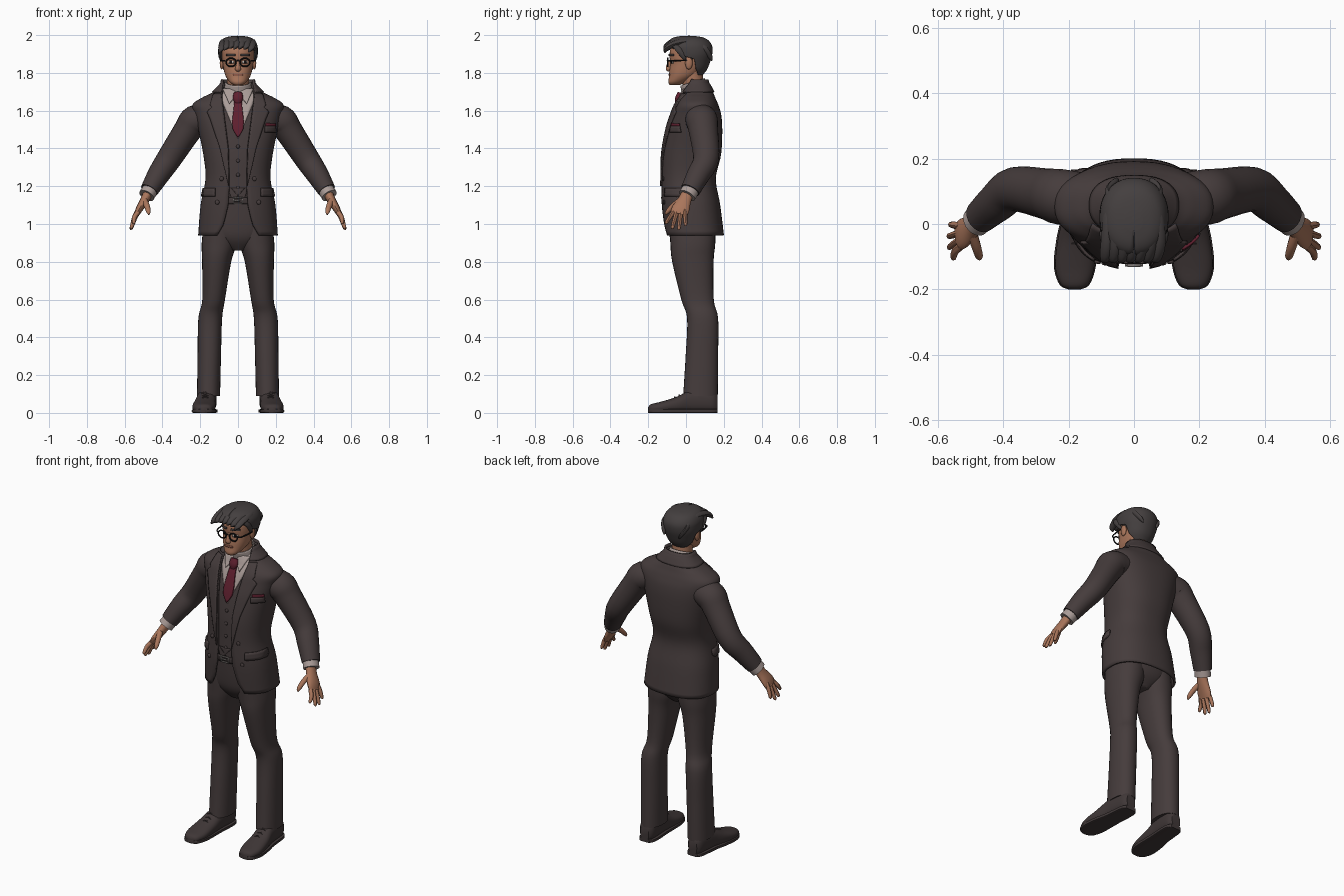
import bpy, bmesh, math
from mathutils import Vector, Matrix


def material(name, r, g, b):
    m = bpy.data.materials.new(name)
    m.diffuse_color = (r, g, b, 1)
    return m


SUIT = material("suit_brown", .060, .045, .045)
SHOE = material("shoe_brown", .050, .038, .038)
HAIR = material("hair_dark", .058, .050, .050)
SKIN = material("skin", .40, .18, .105)
SHIRT = material("shirt_grey", .40, .33, .31)
TIE = material("tie_red", .115, .014, .028)
BLACK = material("frame_black", .008, .008, .009)
METAL = material("buckle_grey", .22, .20, .19)
WHITE = material("eye_white", .55, .50, .46)
LIP = material("lip", .25, .09, .06)


def lookup(table, s):
    """Linear value from a short list of (position, value...) rows."""
    if s <= table[0][0]:
        return table[0]
    for a, b in zip(table, table[1:]):
        if s <= b[0]:
            f = (s - a[0]) / (b[0] - a[0])
            return tuple(p + (q - p) * f for p, q in zip(a, b))
    return table[-1]


def smooth(rows, k=5):
    """Rounded in-between rows."""
    out = []
    for i in range(len(rows) - 1):
        p = [rows[max(0, min(len(rows) - 1, i + j))] for j in (-1, 0, 1, 2)]
        for j in range(k):
            t = j / k
            out.append(tuple(.5 * (2 * b + (c - a) * t + (2 * a - 5 * b + 4 * c - d) * t * t
                                   + (3 * b - a - 3 * c + d) * t ** 3) for a, b, c, d in zip(*p)))
    return out + [tuple(rows[-1])]


def finish(bm, name, mat, mirror=False, solid=0):
    bmesh.ops.recalc_face_normals(bm, faces=bm.faces)
    me = bpy.data.meshes.new(name)
    bm.to_mesh(me)
    bm.free()
    me.materials.append(mat)
    ob = bpy.data.objects.new(name, me)
    bpy.context.collection.objects.link(ob)
    if solid:
        s = ob.modifiers.new("thickness", 'SOLIDIFY')
        s.thickness, s.offset = solid, 0
    if mirror:
        ob.modifiers.new("mirror", 'MIRROR')
    return ob


def skin_rings(rings, closed, caps):
    bm = bmesh.new()
    vs = [[bm.verts.new(p) for p in r] for r in rings]
    n = len(vs[0])
    for a, b in zip(vs, vs[1:]):
        for i in range(n if closed else n - 1):
            j = (i + 1) % n
            bm.faces.new((a[i], a[j], b[j], b[i]))
    if caps[0]:
        bm.faces.new(vs[0])
    if caps[1]:
        bm.faces.new(vs[-1])
    return bm


def section(row, t, off=0, e=2.4):
    """Point on a rounded cross-section; row = (pos, half width, front, back, centre x)."""
    pos, w, f, b, xc = row
    c, s = math.cos(t), math.sin(t)
    x = xc + (w + off) * math.copysign(abs(s) ** (2 / e), s)
    return x, (f + b) / 2 - ((b - f) / 2 + off) * math.copysign(abs(c) ** (2 / e), c), pos


def loft(name, rows, mat, n=36, start=None, off=0, e=2.4, along_y=False, caps=(1, 1), **kw):
    rings = []
    for r in rows:
        t0 = start(r) if start else 0
        m = n + 1 if start else n
        ring = [section(r, t0 + (2 * math.pi - 2 * t0) * i / n, off, e) for i in range(m)]
        rings.append([(x, s, max(0, a)) for x, a, s in ring] if along_y else ring)
    return finish(skin_rings(rings, not start, caps), name, mat, **kw)


def patch(name, rows, z0, z1, xa, xb, mat, off=.003, thick=.006, nz=10, nx=6, e=2.4, **kw):
    """Thin plate lying on the front of a lofted shape."""
    grid = []
    for i in range(nz + 1):
        z = z0 + (z1 - z0) * i / nz
        r = lookup(rows, z)
        a, b = (f(z) if callable(f) else f for f in (xa, xb))
        line = []
        for j in range(nx + 1):
            q = max(-1, min(1, (a + (b - a) * j / nx) / r[1]))
            line.append(section(r, math.copysign(math.asin(abs(q) ** (e / 2)), q), off, e))
        grid.append(line)
    return finish(skin_rings(grid, False, (0, 0)), name, mat, solid=thick, **kw)


def tube(name, pts, mat, n=14, ref=(0, 1, 0), k=4, caps=(1, 1), **kw):
    """Swept oval; points are (x, y, z, radius a, radius b)."""
    d = smooth(pts, k)
    rings = []
    for i, p in enumerate(d):
        t = (Vector(d[min(i + 1, len(d) - 1)][:3]) - Vector(d[max(i - 1, 0)][:3])).normalized()
        u = t.cross(Vector(ref)).normalized()
        v = u.cross(t)
        rings.append([Vector(p[:3]) + u * p[3] * math.cos(a) + v * p[4] * math.sin(a)
                      for a in (2 * math.pi * j / n for j in range(n))])
    return finish(skin_rings(rings, True, caps), name, mat, **kw)


def ball(name, loc, size, mat, **kw):
    bm = bmesh.new()
    bmesh.ops.create_uvsphere(bm, u_segments=14, v_segments=8, radius=1,
                              matrix=Matrix.Translation(loc) @ Matrix.Diagonal((*size, 1)))
    return finish(bm, name, mat, **kw)


# jacket shell, open at the front
BODY = smooth([(.94, .205, -.11, .195, 0), (1.1, .192, -.125, .175, 0), (1.24, .166, -.125, .152, 0),
               (1.37, .178, -.122, .18, 0), (1.5, .205, -.10, .186, 0), (1.58, .225, -.075, .18, 0),
               (1.63, .235, -.055, .165, 0), (1.665, .185, -.035, .15, 0), (1.69, .135, -.025, .14, 0),
               (1.73, .092, -.005, .12, 0), (1.745, .08, 0, .11, 0)])
OPEN = [(.94, .11), (1.0, .075), (1.1, .052), (1.2, .045), (1.4, .05), (1.6, .075), (1.68, .085), (1.75, .07)]


def edge(z):
    return lookup(OPEN, z)[1]


def opening(r):
    return math.asin(min(1, edge(r[0]) / r[1]) ** 1.2)


loft("jacket", BODY, SUIT, 48, opening, caps=(0, 0), solid=.012)
loft("jacket_collar", [r for r in BODY if r[0] > 1.69] + [(1.765, .076, .01, .105, 0)], SUIT, 36,
     opening, off=.009, caps=(0, 0), solid=.01)
LAPEL = [(1.2, .002), (1.4, .04), (1.55, .07), (1.6, .085), (1.612, .05), (1.625, .065), (1.69, .035)]
patch("lapel", BODY, 1.2, 1.69, edge, lambda z: edge(z) + lookup(LAPEL, z)[1], SUIT, .010, .008, 40, mirror=True)
patch("pocket_flap", BODY, 1.145, 1.19, .115, .183, SUIT, .010, .008, 3, mirror=True)
patch("breast_pocket", BODY, 1.485, 1.518, .135, .19, SUIT, .010, .008, 3)
patch("pocket_square", BODY, 1.518, 1.533, .14, .19, TIE, .010, .008, 2)
tube("back_vent", [(0, .196, .945, .003, .003), (0, .19, 1.0, .003, .003), (0, .179, 1.08, .002, .002)], BLACK, 6)
for z, x in ((1.24, .09), (1.115, .1)):
    ball("jacket_button", section(lookup(BODY, z), math.asin((x / .18) ** 1.2), .008), (.012, .006, .012),
         SUIT, mirror=True)

# waistcoat, shirt front and tie
VEST = [(r[0], r[1] - .012, r[2] + .012, r[3] - .012, 0) for r in BODY if 1.14 < r[0] < 1.735]
loft("waistcoat", VEST, SUIT, 40)
patch("waistcoat_point", BODY, 1.12, 1.19, lambda z: min(.0, 1.12 - z) + .03, lambda z: .03 + (z - 1.12) * .4,
      SUIT, -.008, .006, mirror=True)
patch("shirt_front", VEST, 1.45, 1.72, lambda z: -(z - 1.45) * .42, lambda z: (z - 1.45) * .42, SHIRT, .002, .004, 16, 10)
TIEW = [(1.46, .003), (1.5, .026), (1.54, .03), (1.64, .019)]
patch("tie", VEST, 1.46, 1.66, lambda z: -lookup(TIEW, z)[1], lambda z: lookup(TIEW, z)[1], TIE, .010, .01, 14)
tube("tie_knot", [(0, -.045, 1.64, .016, .012), (0, -.042, 1.665, .027, .016), (0, -.03, 1.695, .022, .014)], TIE)
for z in (1.41, 1.335, 1.26, 1.19):
    ball("waistcoat_button", (0, lookup(VEST, z)[2] - .002, z), (.01, .006, .01), SUIT)

# shirt collar and neck
tube("shirt_collar", [(0, .055, 1.675, .085, .07), (0, .047, 1.71, .076, .068), (0, .034, 1.752, .066, .065)],
     SHIRT, 28, caps=(0, 0), solid=.006)
tube("neck", [(0, .06, 1.65, .06, .055), (0, .04, 1.73, .057, .055), (0, .03, 1.81, .06, .058)], SKIN, 24)
patch("collar_wing", VEST, 1.635, 1.715, lambda z: .012 + max(0, 1.675 - z) * .8,
      lambda z: .044 + (z - 1.635) * .35, SHIRT, .014, .006, mirror=True)

# sleeves, cuffs and hands
tube("sleeve", [(.15, .075, 1.565, .07, .08), (.225, .083, 1.548, .082, .085), (.267, .092, 1.495, .074, .078),
                (.365, .106, 1.345, .066, .068), (.42, .066, 1.262, .059, .061), (.470, .022, 1.178, .048, .052)],
     SUIT, 24, mirror=True)
tube("shirt_cuff", [(.46, .03, 1.19, .042, .046), (.484, .006, 1.15, .043, .047)], SHIRT, 20, mirror=True)
tube("palm", [(.475, .01, 1.165, .026, .032), (.495, -.008, 1.125, .023, .036), (.522, -.028, 1.08, .019, .047),
              (.536, -.038, 1.05, .013, .044)], SKIN, 16, mirror=True)
for i, (y0, x1, y1, z1) in enumerate(((-.068, .552, -.103, 1.0), (-.048, .564, -.071, .975),
                                      (-.027, .565, -.037, .97), (-.006, .56, -.002, .99))):
    z0 = 1.062 + .004 * i
    tube("finger", [(.53, y0, z0, .013, .012), (.548, (y0 + y1) / 2, (z0 + z1) / 2 + .005, .012, .011),
                    (x1, y1, z1 + .008, .009, .009), (x1, y1, z1, .003, .003)], SKIN, 8, mirror=True)
tube("thumb", [(.495, -.03, 1.125, .016, .016), (.482, -.07, 1.095, .015, .014), (.474, -.098, 1.065, .012, .011),
               (.472, -.108, 1.05, .004, .004)], SKIN, 10, mirror=True)

# trousers and belt
loft("trouser_seat", smooth([(.86, .04, -.04, .1, 0), (.92, .15, -.082, .15, 0), (1.0, .18, -.098, .16, 0),
                             (1.16, .155, -.108, .135, 0)]), SUIT)
loft("trouser_leg", smooth([(.09, .061, -.015, .168, .156), (.3, .062, -.002, .17, .152), (.5, .063, .006, .17, .147),
                            (.6, .06, -.025, .147, .129), (.8, .077, -.073, .146, .113),
                            (.9, .093, -.083, .155, .099), (1.02, .088, -.09, .155, .09)]), SUIT, 28, e=2.2, mirror=True)
patch("belt", BODY, 1.105, 1.14, -.09, .09, SHOE, -.008, .01, 3, 12)
for s, (z0, z1, a, b) in enumerate(((1.105, 1.111, -.025, .025), (1.136, 1.142, -.025, .025),
                                    (1.105, 1.142, -.027, -.02), (1.105, 1.142, .02, .027), (1.12, 1.126, -.02, .01))):
    patch("buckle_bar", BODY, z0, z1, a, b, METAL, .001, .008, 1, 2)

# shoes
SHOES = smooth([(-.2, .014, 0, .03, .182), (-.185, .042, 0, .046, .182), (-.13, .06, 0, .06, .181),
                (-.05, .058, 0, .085, .176), (.02, .051, 0, .12, .168), (.08, .05, 0, .13, .163),
                (.14, .045, 0, .125, .16), (.166, .028, .005, .1, .16)])
loft("shoe", SHOES, SHOE, 28, along_y=True, mirror=True)
loft("shoe_sole", [(r[0], r[1] + .004, 0, .02, r[4]) for r in SHOES], SHOE, 20, e=7, along_y=True, mirror=True)
for y in (-.06, -.035, -.01):
    z = lookup(SHOES, y)[3]
    tube("shoe_lace", [(.15, y, z - .008, .004, .004), (.173, y, z + .003, .004, .004), (.198, y, z - .008, .004, .004)],
         SHOE, 6, mirror=True)

# head and face
HEAD = smooth([(1.737, .026, -.088, -.03, 0), (1.752, .045, -.094, 0, 0), (1.78, .064, -.09, .05, 0),
               (1.81, .074, -.088, .08, 0), (1.85, .081, -.083, .1, 0), (1.89, .085, -.087, .11, 0),
               (1.93, .083, -.08, .112, 0), (1.97, .055, -.045, .09, 0)])
loft("head", HEAD, SKIN, 36, e=2.2)
tube("nose", [(0, -.083, 1.868, .008, .008), (0, -.091, 1.84, .011, .013), (0, -.093, 1.82, .016, .014),
              (0, -.086, 1.811, .01, .006)], SKIN, 10)
ball("ear", (.086, .015, 1.852), (.011, .02, .034), SKIN, mirror=True)
patch("eye", HEAD, 1.85, 1.864, .022, .05, WHITE, .001, .003, 2, e=2.2, mirror=True)
patch("iris", HEAD, 1.85, 1.865, .03, .042, BLACK, .003, .003, 2, 2, e=2.2, mirror=True)
patch("eyebrow", HEAD, 1.89, 1.899, .014, .06, HAIR, .003, .006, 2, e=2.2, mirror=True)
patch("mouth", HEAD, 1.785, 1.795, -.026, .026, LIP, .001, .004, 2, e=2.2)

# glasses
bm = bmesh.new()
rim = [[(.037 + (.026 + .004 * math.cos(b)) * math.cos(a), -.097 + .004 * math.sin(b),
         1.856 + (.022 + .004 * math.cos(b)) * math.sin(a)) for b in (i * math.pi / 4 for i in range(8))]
       for a in (i * math.pi / 12 for i in range(25))]
bm.free()
finish(skin_rings(rim, True, (0, 0)), "glasses_rim", BLACK, mirror=True)
tube("glasses_bridge", [(-.012, -.097, 1.862, .003, .003), (0, -.1, 1.865, .003, .003), (.012, -.097, 1.862, .003, .003)],
     BLACK, 6)
tube("glasses_arm", [(.062, -.096, 1.863, .004, .004), (.08, -.085, 1.864, .004, .004), (.09, -.03, 1.865, .004, .004),
                     (.091, .015, 1.867, .004, .004)], BLACK, 6, ref=(0, 0, 1), mirror=True)

# hair cap with a forehead opening, then swept locks
HAIRLINE = [(1.79, 2.3), (1.82, 1.95), (1.845, 1.85), (1.875, 1.75), (1.89, 1.3), (1.925, 1.0), (1.94, .02)]
CAP = smooth([(1.79, .06, -.07, .085, 0), (1.82, .08, -.08, .108, 0), (1.86, .092, -.085, .124, 0),
              (1.90, .101, -.09, .135, 0), (1.94, .10, -.098, .135, 0), (1.97, .085, -.085, .115, 0),
              (1.985, .06, -.06, .085, 0), (1.992, .025, -.02, .04, 0)])
loft("hair_cap", CAP, HAIR, 40, lambda r: lookup(HAIRLINE, r[0])[1], e=2.2, caps=(0, 1), solid=.008)
for i in range(7):
    x = -.08 + .026 * i
    h = 1.975 - 2.6 * x * x
    tube("top_lock", [(x * .7, .11, h - .05, .012, .008), (x * .9, .04, h + .004, .019, .014),
                      (x, -.05, h - .003, .021, .016), (x - .008, -.102, h - .03, .017, .014),
                      (x - .02, -.112, h - .05 + .004 * (i % 3), .004, .004)], HAIR, 8, ref=(0, 0, 1))
for i in range(5):
    y = -.04 + .035 * i
    tube("side_lock", [(.075, y - .03, 1.955, .008, .012), (.094 - .004 * i, y, 1.925, .010, .017),
                       (.093 - .009 * i, y + .028, 1.885, .009, .013), (.088 - .01 * i, y + .035, 1.865, .003, .004)],
         HAIR, 8, mirror=True)

bpy.ops.object.select_all(action='SELECT')
bpy.context.view_layer.objects.active = bpy.context.selected_objects[0]
bpy.ops.object.shade_smooth_by_angle(angle=math.radians(45))
